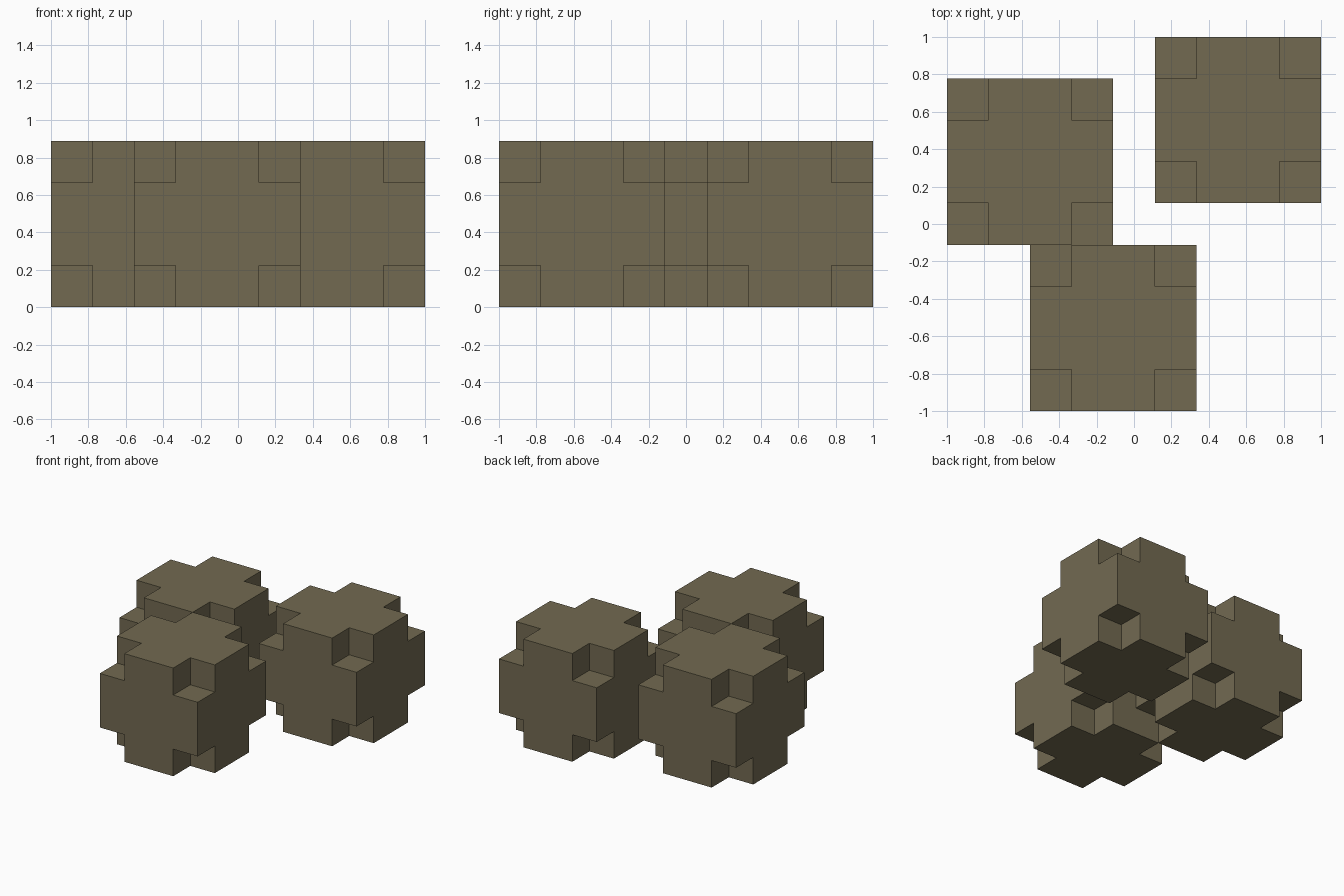
import bpy
import bmesh
import math
from itertools import product
from mathutils import Vector

if "Cube" in bpy.data.objects:
    bpy.data.objects.remove(bpy.data.objects["Cube"])

U = 1 / 9                      # grid unit shared by every block
CUTS = (-4, -2, 2, 4)          # cell boundaries along each axis, in units

stone = bpy.data.materials.new("olive_brown_stone")
stone.diffuse_color = (0.170, 0.144, 0.083, 1)
stone.use_nodes = True
stone.node_tree.nodes["Principled BSDF"].inputs["Base Color"].default_value = stone.diffuse_color


def is_solid(cell):
    """A 3x3x3 arrangement of cells with the eight corner cells missing."""
    inside = all(0 <= i <= 2 for i in cell)
    return inside and any(i == 1 for i in cell)


def notched_block(name, center):
    bm = bmesh.new()
    # Outer skin: one face wherever a filled cell meets an empty one
    for cell in product(range(3), repeat=3):
        if not is_solid(cell):
            continue
        for axis, side in product(range(3), (0, 1)):
            neighbour = list(cell)
            neighbour[axis] += 1 if side else -1
            if is_solid(neighbour):
                continue
            b, c = (axis + 1) % 3, (axis + 2) % 3
            corners = []
            for db, dc in ((0, 0), (1, 0), (1, 1), (0, 1)):
                p = Vector()
                p[axis] = CUTS[cell[axis] + side] * U
                p[b] = CUTS[cell[b] + db] * U
                p[c] = CUTS[cell[c] + dc] * U
                corners.append(bm.verts.new(p))
            bm.faces.new(corners if side else corners[::-1])
    # Weld the skin and merge flat areas into cross-shaped sides
    bmesh.ops.remove_doubles(bm, verts=bm.verts, dist=1e-4)
    bmesh.ops.dissolve_limit(bm, angle_limit=math.radians(1),
                             verts=bm.verts, edges=bm.edges)
    bmesh.ops.recalc_face_normals(bm, faces=bm.faces)
    mesh = bpy.data.meshes.new(name)
    bm.to_mesh(mesh)
    bm.free()
    mesh.materials.append(stone)
    obj = bpy.data.objects.new(name, mesh)
    obj.location = Vector(center) * U
    bpy.context.collection.objects.link(obj)


# Three blocks resting on the ground
notched_block("left_block", (-5, 3, 4))
notched_block("right_block", (5, 5, 4))
notched_block("front_block", (-1, -5, 4))
